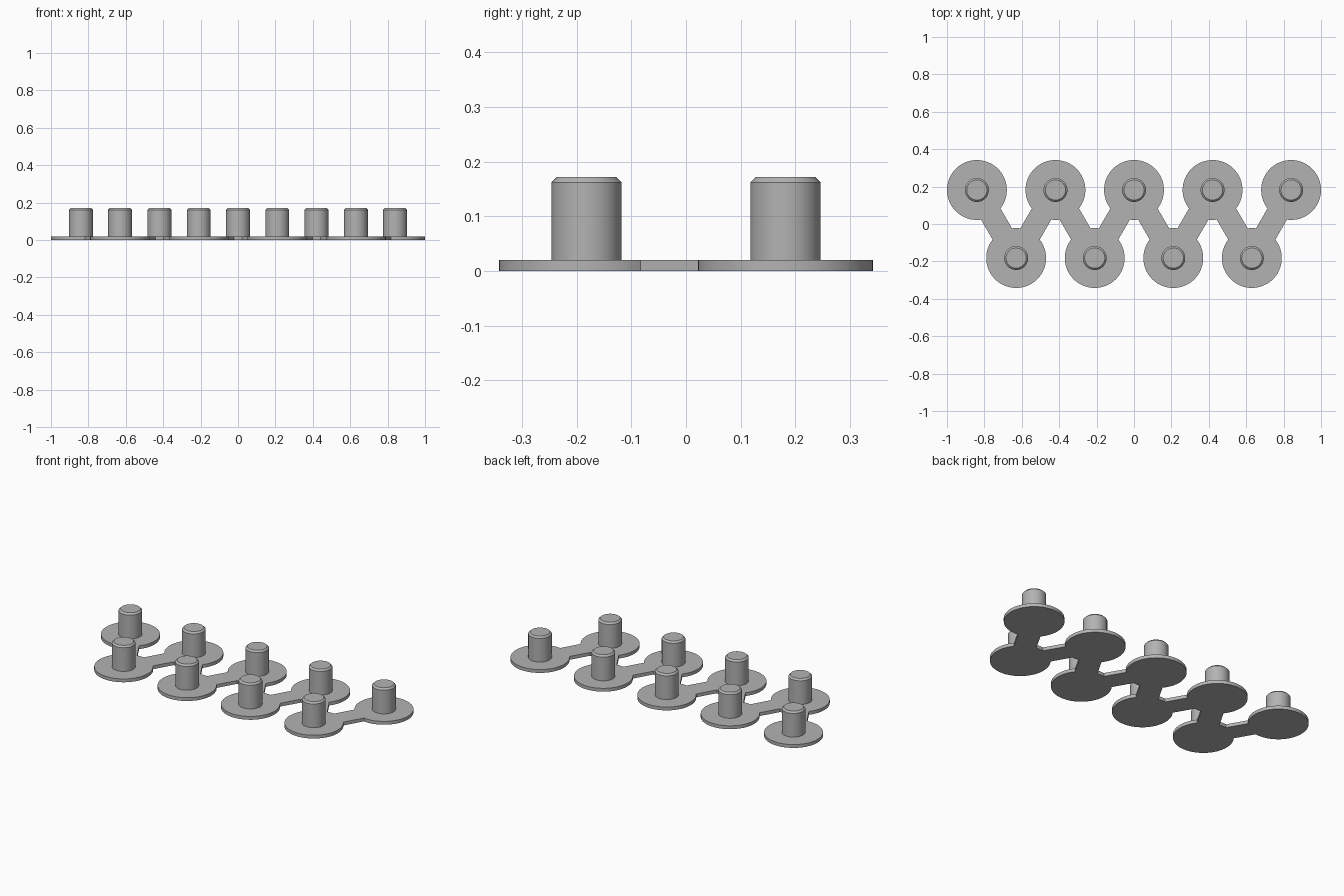
import bpy, bmesh, math
from mathutils import Matrix, Vector

cube = bpy.data.objects.get("Cube")
if cube:
    bpy.data.objects.remove(cube, do_unlink=True)

PITCH = 0.42            # distance between neighbouring stations
DISC_R, DISC_H = 0.16, 0.02
PEG_R, PEG_TOP, CHAMFER = 0.064, 0.172, 0.01
LINK_W, LINK_INSET = 0.12, 0.12
SEGS = 64

grey = bpy.data.materials.new("plain_grey")
grey.use_nodes = True
colour = (0.45, 0.45, 0.45, 1)
grey.diffuse_color = colour
grey.node_tree.nodes["Principled BSDF"].inputs["Base Color"].default_value = colour

# Zigzag stations, each step at sixty degrees
dx, dy = PITCH / 2, PITCH * math.sin(math.pi / 3) / 2
stations = [Vector(((i - 4) * dx, dy if i % 2 == 0 else -dy, 0)) for i in range(9)]


def make_object(name, bm):
    mesh = bpy.data.meshes.new(name)
    bm.to_mesh(mesh)
    bm.free()
    mesh.materials.append(grey)
    obj = bpy.data.objects.new(name, mesh)
    bpy.context.collection.objects.link(obj)
    return obj


def smooth(obj):
    bpy.ops.object.select_all(action="DESELECT")
    obj.select_set(True)
    bpy.context.view_layer.objects.active = obj
    bpy.ops.object.shade_smooth_by_angle(angle=math.radians(30))


def cylinder(bm, centre, r1, r2, bottom, top):
    place = Matrix.Translation(centre + Vector((0, 0, (bottom + top) / 2)))
    return bmesh.ops.create_cone(bm, cap_ends=True, segments=SEGS, radius1=r1,
                                 radius2=r2, depth=top - bottom, matrix=place)


# Flat discs
bm = bmesh.new()
for p in stations:
    cylinder(bm, p, DISC_R, DISC_R, 0, DISC_H)
base = make_object("base_plate", bm)

# Straight links between neighbouring discs
bm = bmesh.new()
for a, b in zip(stations, stations[1:]):
    d = b - a
    place = (Matrix.Translation((a + b) / 2 + Vector((0, 0, DISC_H / 2)))
             @ Matrix.Rotation(math.atan2(d.y, d.x), 4, "Z")
             @ Matrix.Diagonal((PITCH - 2 * LINK_INSET, LINK_W, DISC_H, 1)))
    bmesh.ops.create_cube(bm, size=1, matrix=place)
links = make_object("links", bm)
links.hide_render = True

# Fuse discs and links into one plate
union = base.modifiers.new("fuse_links", "BOOLEAN")
union.operation = "UNION"
union.solver = "EXACT"
union.object = links
smooth(base)
bpy.ops.object.modifier_apply(modifier=union.name)
bpy.data.objects.remove(links, do_unlink=True)

# Upright pegs with chamfered tops
for i, p in enumerate(stations):
    bm = bmesh.new()
    cylinder(bm, p, PEG_R, PEG_R, DISC_H, PEG_TOP)
    rim = [e for e in bm.edges if all(v.co.z > PEG_TOP - 0.001 for v in e.verts)]
    bmesh.ops.bevel(bm, geom=rim, offset=CHAMFER, segments=1, affect="EDGES")
    smooth(make_object(f"peg_{i + 1}", bm))
